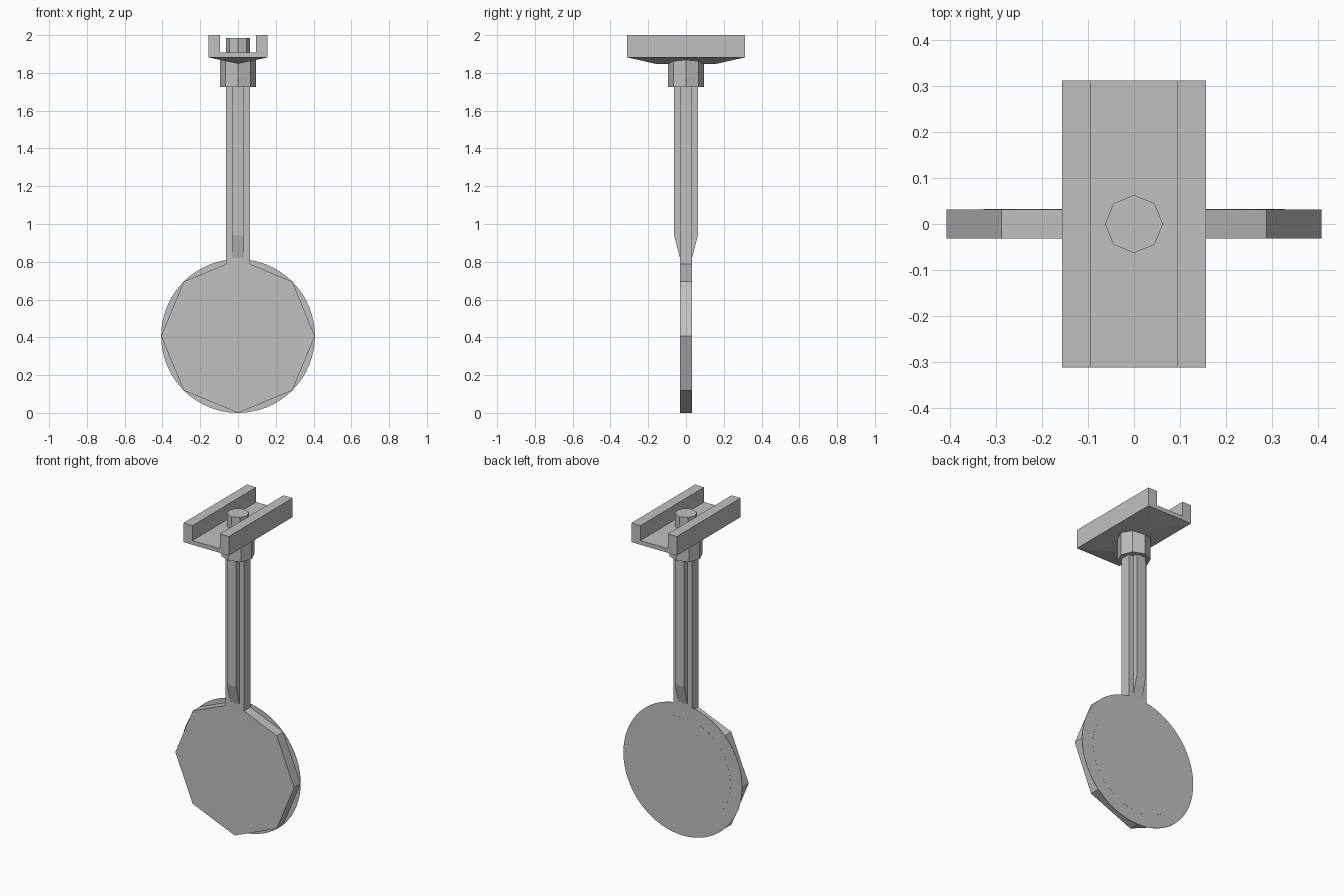
import bpy
import bmesh
from math import pi, sin, cos
from mathutils import Matrix

cube = bpy.data.objects.get("Cube")
if cube:
    bpy.data.objects.remove(cube, do_unlink=True)

GREY = (0.53, 0.53, 0.53, 1.0)
grey = bpy.data.materials.new("light grey")
grey.use_nodes = True
grey.diffuse_color = GREY
grey.node_tree.nodes["Principled BSDF"].inputs["Base Color"].default_value = GREY


def finish(name, bm):
    bmesh.ops.recalc_face_normals(bm, faces=bm.faces)
    mesh = bpy.data.meshes.new(name)
    bm.to_mesh(mesh)
    bm.free()
    mesh.materials.append(grey)
    obj = bpy.data.objects.new(name, mesh)
    bpy.context.collection.objects.link(obj)
    return obj


def prism(name, profile, low, high, to_world):
    """Extrude a 2D profile between two depths; to_world maps (a, b, depth)."""
    bm = bmesh.new()
    rings = [[bm.verts.new(to_world(a, b, d)) for a, b in profile] for d in (low, high)]
    bm.faces.new(rings[0])
    bm.faces.new(rings[1])
    n = len(profile)
    for i in range(n):
        j = (i + 1) % n
        bm.faces.new((rings[0][i], rings[0][j], rings[1][j], rings[1][i]))
    return finish(name, bm)


def circle(radius, sides, centre=0.0):
    return [(radius * cos(2 * pi * i / sides), centre + radius * sin(2 * pi * i / sides))
            for i in range(sides)]


def along_z(a, b, d):
    return (a, b, d)


def along_y(a, b, d):
    return (a, d, b)


def along_x(a, b, d):
    return (d, a, b)


# Round blade: octagonal slab with a thin round backing plate
R = 0.407
T = 0.032
prism("octagon_slab", circle(R, 8, R), -T, T - 0.001, along_y)
prism("round_backing", circle(R, 64, R), T - 0.002, T, along_y)
prism("back_inner_disc", circle(0.327, 64, R), T - 0.001, T + 0.0005, along_y)

# Handle: two crossed bars, the front-to-back one tapering into the blade
W = 0.063
side_bar = [(-W, 0.78), (W, 0.78), (W, 1.74), (-W, 1.74)]
prism("handle_side_bar", side_bar, -T, T, along_y)
tapered_bar = [(-T, 0.80), (T, 0.80), (T, 0.82), (W, 0.94), (W, 1.74),
               (-W, 1.74), (-W, 0.94), (-T, 0.82)]
prism("handle_tapered_bar", tapered_bar, -T, T, along_x)

# Collar and the pin that rises through the channel
prism("collar", circle(0.094, 8), 1.725, 1.875, along_z)
prism("pin", circle(W, 8), 1.86, 1.985, along_z)

# Open channel on top
X, Y = 0.156, 0.312
BASE = 1.882
channel = [(-X, BASE), (X, BASE), (X, 2.0), (0.094, 2.0), (0.094, 1.908),
           (-0.094, 1.908), (-0.094, 2.0), (-X, 2.0)]
prism("channel", channel, -Y, Y, along_y)

# Shallow hipped underside of the channel
bm = bmesh.new()
c = [bm.verts.new((x, y, BASE)) for x, y in ((-X, -Y), (X, -Y), (X, Y), (-X, Y))]
front, back = [bm.verts.new((0, y, 1.848)) for y in (-0.16, 0.16)]
for face in (c, (c[0], c[1], front), (c[2], c[3], back),
             (c[1], c[2], back, front), (c[3], c[0], front, back)):
    bm.faces.new(face)
finish("channel_underside", bm)
